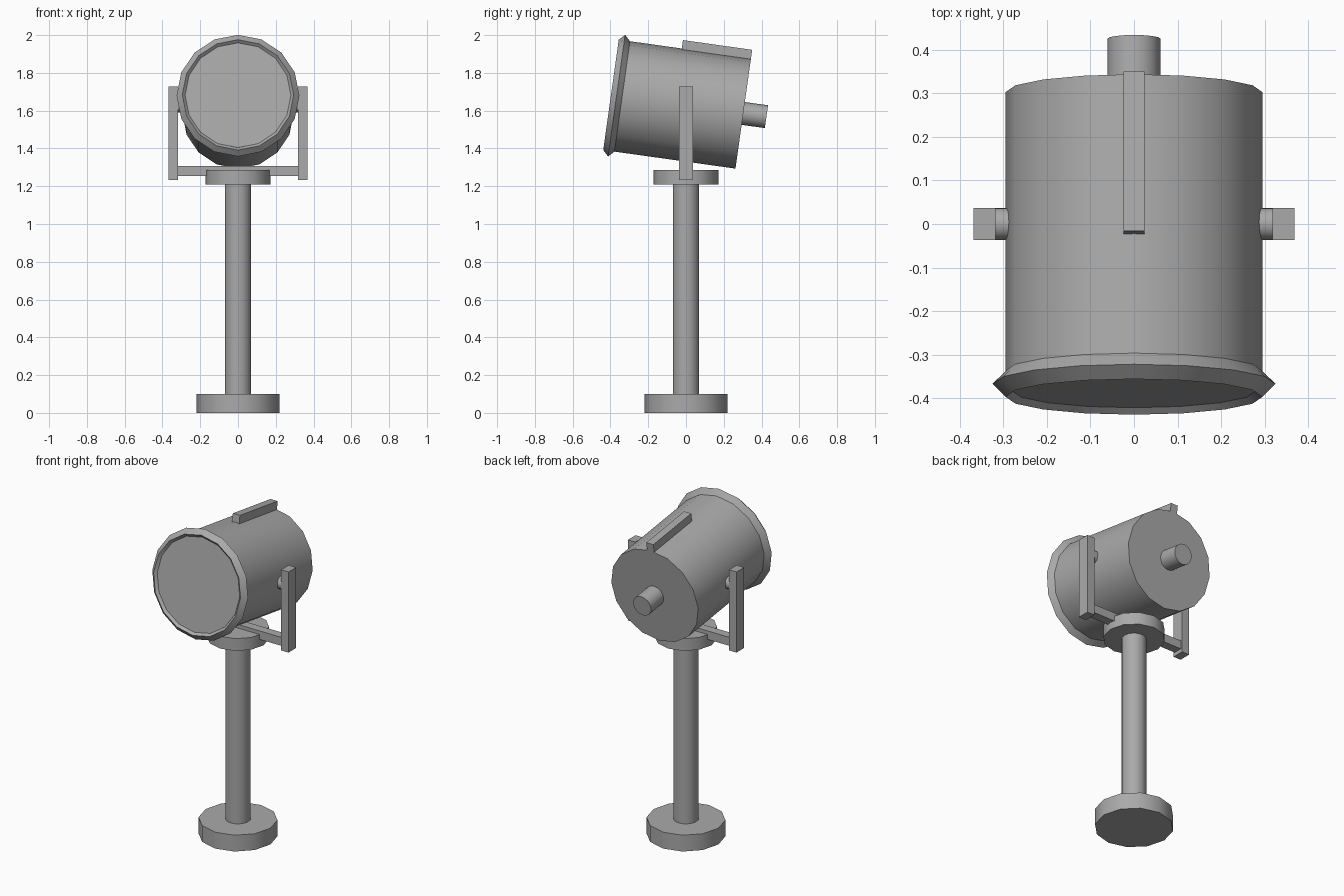
import bpy, bmesh, math
from mathutils import Matrix, Vector

if "Cube" in bpy.data.objects:
    bpy.data.objects.remove(bpy.data.objects["Cube"])

grey = bpy.data.materials.new("grey_metal")
grey.diffuse_color = (0.40, 0.40, 0.40, 1)
grey.use_nodes = True
grey.node_tree.nodes["Principled BSDF"].inputs["Base Color"].default_value = grey.diffuse_color

# Lamp head frame: origin on the trunnion axis, tipped 8 degrees upward at the front
HEAD = Matrix.Translation((0, 0, 1.628)) @ Matrix.Rotation(math.radians(-8), 4, 'X')
WORLD = Matrix.Identity(4)
AXES = {'X': Matrix.Rotation(math.pi / 2, 4, 'Y'),
        'Y': Matrix.Rotation(-math.pi / 2, 4, 'X'),
        'Z': Matrix.Identity(4)}


def finish(name, bm, frame, smooth=True):
    bmesh.ops.recalc_face_normals(bm, faces=bm.faces[:])
    bm.transform(frame)
    mesh = bpy.data.meshes.new(name)
    bm.to_mesh(mesh)
    bm.free()
    mesh.materials.append(grey)
    ob = bpy.data.objects.new(name, mesh)
    bpy.context.collection.objects.link(ob)
    if smooth:
        bpy.ops.object.select_all(action='DESELECT')
        ob.select_set(True)
        bpy.context.view_layer.objects.active = ob
        bpy.ops.object.shade_smooth_by_angle(angle=math.radians(35))
    return ob


def cylinder(name, radius, start, end, axis='Z', sides=16, frame=WORLD):
    """Closed cylinder running from start to end along an axis."""
    bm = bmesh.new()
    bmesh.ops.create_cone(bm, cap_ends=True, segments=sides, radius1=radius,
                          radius2=radius, depth=end - start)
    bm.transform(AXES[axis] @ Matrix.Translation((0, 0, (start + end) / 2)))
    return finish(name, bm, frame)


def box(name, low, high, frame=WORLD):
    bm = bmesh.new()
    bmesh.ops.create_cube(bm, size=1)
    low, high = Vector(low), Vector(high)
    bm.transform(Matrix.Translation((low + high) / 2)
                 @ Matrix.Diagonal((*(high - low), 1)))
    return finish(name, bm, frame, smooth=False)


def diamond_ring(name, major, minor, y, sides, frame):
    """Ring around the y axis with a four-sided cross-section."""
    bm = bmesh.new()
    rings = []
    for i in range(sides):
        a = 2 * math.pi * i / sides
        rings.append([bm.verts.new(((major + dr) * math.cos(a), y + dy,
                                    (major + dr) * math.sin(a)))
                      for dr, dy in ((minor, 0), (0, minor), (-minor, 0), (0, -minor))])
    for i in range(sides):
        p, q = rings[i], rings[(i + 1) % sides]
        for j in range(4):
            k = (j + 1) % 4
            bm.faces.new((p[j], p[k], q[k], q[j]))
    return finish(name, bm, frame)


# Stand
cylinder("base", 0.22, 0, 0.10, sides=12)
cylinder("pole", 0.07, 0.10, 1.21)
cylinder("swivel_plate", 0.173, 1.21, 1.285, sides=12)

# Yoke
box("yoke_crossbar", (-0.32, -0.027, 1.255), (0.32, 0.027, 1.307))
for side, s in (("left", -1), ("right", 1)):
    x0, x1 = sorted((s * 0.318, s * 0.369))
    box(side + "_yoke_arm", (x0, -0.037, 1.232), (x1, 0.037, 1.727))
    x0, x1 = sorted((s * 0.27, s * 0.325))
    cylinder(side + "_trunnion", 0.037, x0, x1, 'X', frame=HEAD)

# Lamp head
cylinder("lamp_drum", 0.295, -0.371, 0.306, 'Y', frame=HEAD)
cylinder("lens", 0.28, -0.387, -0.36, 'Y', frame=HEAD)
diamond_ring("front_rim", 0.295, 0.03, -0.371, 16, HEAD)
cylinder("rear_knob", 0.061, 0.30, 0.430, 'Y', frame=HEAD)
box("top_rail", (-0.024, -0.064, 0.285), (0.024, 0.306, 0.340), HEAD)
